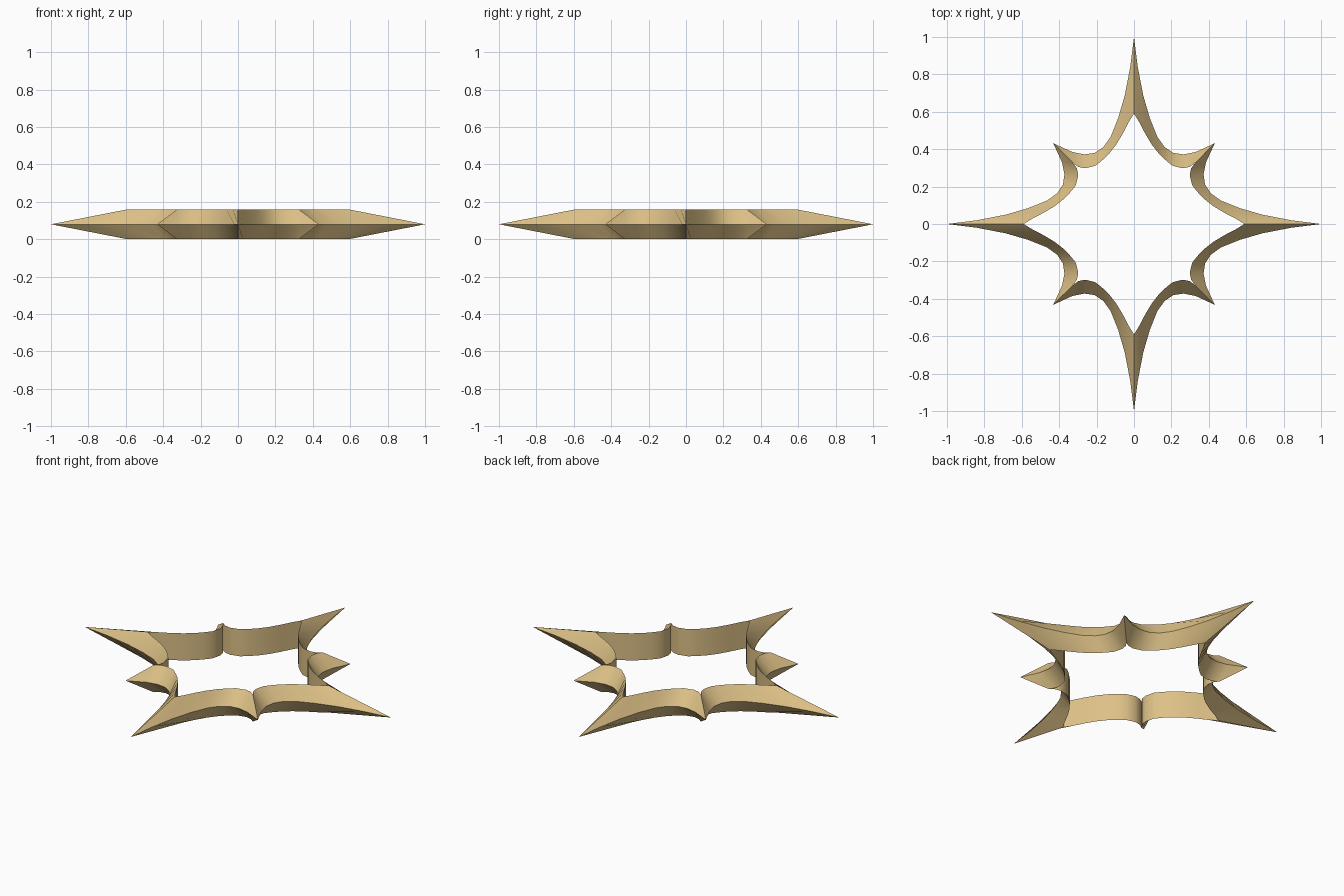
import bpy, bmesh, math

if "Cube" in bpy.data.objects:
    bpy.data.objects.remove(bpy.data.objects["Cube"])

H = 0.16  # ring height

# One eighth of the outlines: from long point (on +y) to short point (on the diagonal)
OUTER = [(0, 1.0), (.02, .84), (.05, .685), (.085, .565), (.125, .465),
         (.165, .41), (.21, .38), (.265, .372), (.33, .385), (.432, .432)]
INNER = [(0, .59), (.028, .545), (.06, .483), (.095, .425), (.13, .38),
         (.165, .345), (.205, .312), (.26, .298), (.297, .305), (.325, .325)]


def full_outline(part):
    """Mirror an eighth about the diagonal, then turn it four times."""
    quarter = part + [(y, x) for x, y in reversed(part[1:-1])]
    quarter.append((part[0][1], 0))
    pts = []
    for k in range(4):
        c, s = math.cos(k * math.pi / 2), -math.sin(k * math.pi / 2)
        pts += [(x * c - y * s, x * s + y * c) for x, y in quarter[:-1]]
    return pts


# Triangular cross-section: inner bottom, outer ridge, inner top
inner, outer = full_outline(INNER), full_outline(OUTER)
bm = bmesh.new()
rows = [[bm.verts.new((x, y, z)) for x, y in line]
        for line, z in ((inner, 0), (outer, H / 2), (inner, H))]
n = len(inner)
for a in range(3):
    r0, r1 = rows[a], rows[(a + 1) % 3]
    for i in range(n):
        j = (i + 1) % n
        bm.faces.new((r0[i], r0[j], r1[j], r1[i]))
bmesh.ops.recalc_face_normals(bm, faces=bm.faces)

mesh = bpy.data.meshes.new("star_ring")
bm.to_mesh(mesh)
bm.free()
ring = bpy.data.objects.new("star_ring", mesh)
bpy.context.collection.objects.link(ring)

mat = bpy.data.materials.new("pale gold")
mat.diffuse_color = (0.72, 0.53, 0.24, 1)
mat.use_nodes = True
mat.node_tree.nodes["Principled BSDF"].inputs["Base Color"].default_value = mat.diffuse_color
mesh.materials.append(mat)

# Smooth curves, crisp ridge and points
bpy.context.view_layer.objects.active = ring
ring.select_set(True)
bpy.ops.object.shade_smooth_by_angle(angle=math.radians(35))
